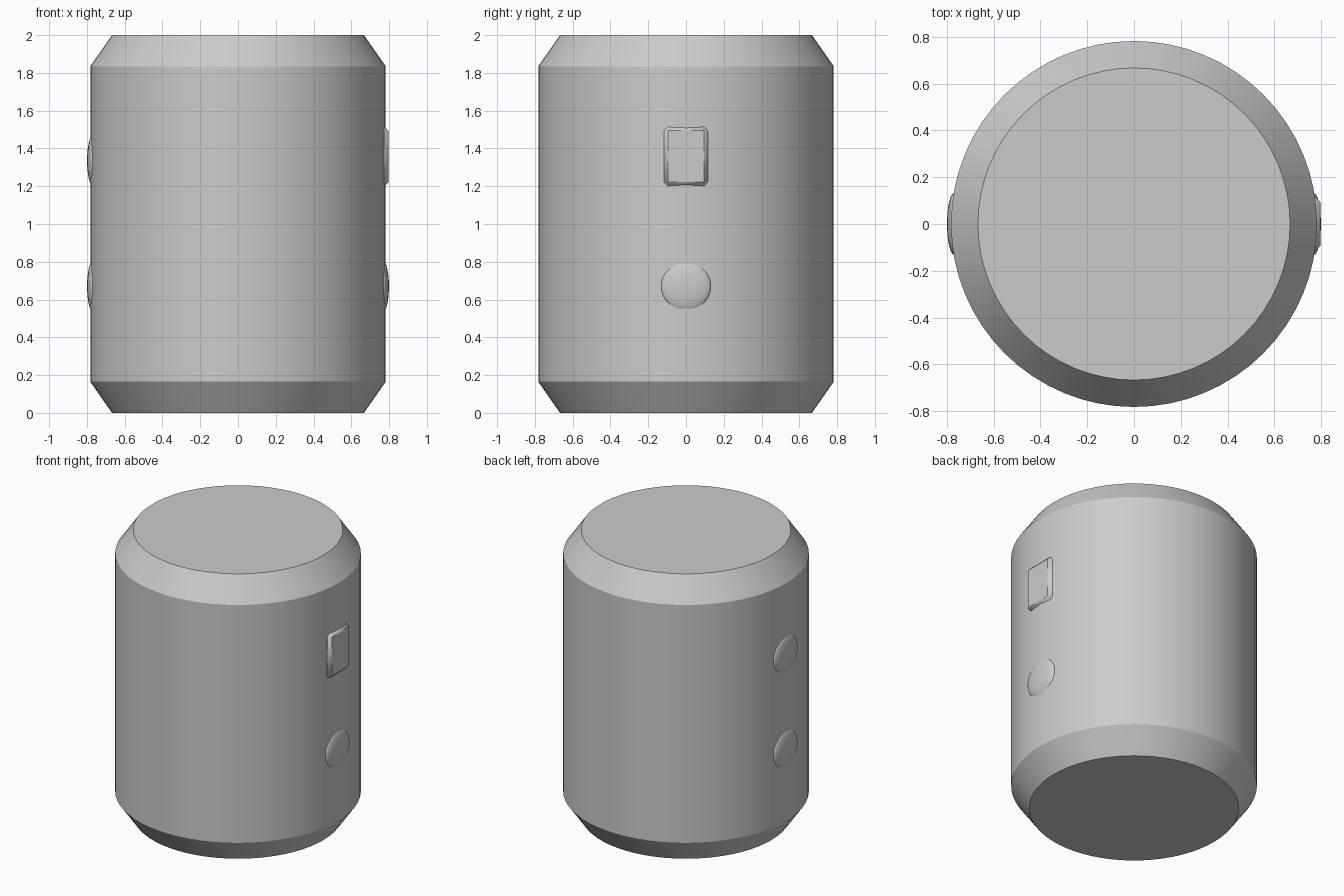
import bpy
import math

cube = bpy.data.objects.get("Cube")
if cube:
    bpy.data.objects.remove(cube, do_unlink=True)

grey = bpy.data.materials.new("plain_grey")
grey.use_nodes = True
colour = (0.6, 0.6, 0.6, 1)
grey.diffuse_color = colour
grey.node_tree.nodes["Principled BSDF"].inputs["Base Color"].default_value = colour


def finish(name, angle=30):
    obj = bpy.context.object
    obj.name = name
    obj.data.materials.append(grey)
    bpy.ops.object.transform_apply(location=False, rotation=True, scale=True)
    bpy.ops.object.shade_smooth_by_angle(angle=math.radians(angle))
    return obj


def bevel(obj, width):
    mod = obj.modifiers.new("chamfer", "BEVEL")
    mod.width = width
    mod.segments = 1
    mod.limit_method = "ANGLE"
    bpy.ops.object.modifier_apply(modifier=mod.name)


# Main barrel: full-height cylinder whose end rings are drawn in to a chamfer
RADIUS, RIM, CHAMFER = 0.782, 0.667, 0.165
bpy.ops.mesh.primitive_cylinder_add(vertices=64, radius=RADIUS,
                                    depth=2 - 2 * CHAMFER, location=(0, 0, 1))
bpy.context.object.name = "barrel"
barrel = bpy.context.object
bpy.ops.object.mode_set(mode="EDIT")
bpy.ops.object.mode_set(mode="OBJECT")

import bmesh
bm = bmesh.new()
bm.from_mesh(barrel.data)
for cap in [f for f in bm.faces if abs(f.normal.z) > 0.9]:
    up = 1 if cap.normal.z > 0 else -1
    ext = bmesh.ops.extrude_face_region(bm, geom=[cap])
    for v in [g for g in ext["geom"] if isinstance(g, bmesh.types.BMVert)]:
        v.co.x *= RIM / RADIUS
        v.co.y *= RIM / RADIUS
        v.co.z = up
    if cap.is_valid:
        bmesh.ops.delete(bm, geom=[cap], context="FACES_ONLY")
bmesh.ops.recalc_face_normals(bm, faces=bm.faces)
bm.to_mesh(barrel.data)
bm.free()
finish("barrel", 25)


# Round studs: flattened balls half sunk in the wall
def stud(name, side, z):
    bpy.ops.mesh.primitive_uv_sphere_add(segments=32, ring_count=16, radius=1,
                                         location=(side * 0.769, 0, z),
                                         rotation=(0, math.pi / 2, 0))
    bpy.context.object.scale = (0.132, 0.132, 0.03)
    finish(name, 60)


stud("left_lower_stud", 1, 0.67)
stud("right_lower_stud", -1, 0.67)
stud("right_upper_stud", -1, 1.335)

# Rectangular plate with chamfered edges
bpy.ops.mesh.primitive_cube_add(size=1, location=(0.757, 0, 1.358))
bpy.context.object.scale = (0.08, 0.232, 0.316)
plate = finish("left_upper_plate", 20)
bevel(plate, 0.022)
